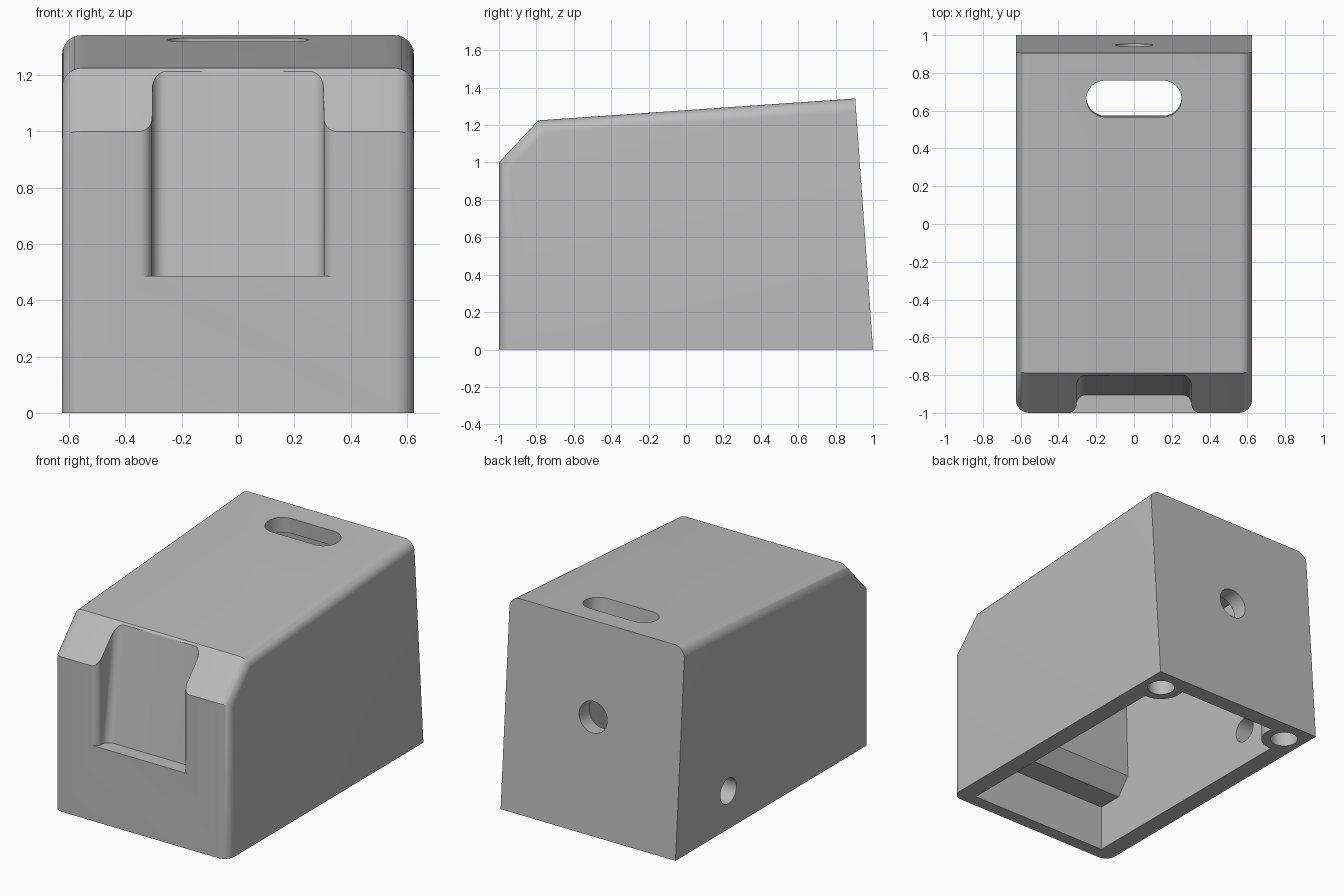
import bpy, bmesh, math
from mathutils import Vector, Matrix

cube = bpy.data.objects.get("Cube")
if cube:
    bpy.data.objects.remove(cube, do_unlink=True)

grey = bpy.data.materials.new("light grey")
grey.use_nodes = True
grey.diffuse_color = (0.5, 0.5, 0.5, 1)
grey.node_tree.nodes["Principled BSDF"].inputs["Base Color"].default_value = (0.5, 0.5, 0.5, 1)


def make(name, bm):
    bmesh.ops.recalc_face_normals(bm, faces=bm.faces)
    mesh = bpy.data.meshes.new(name)
    bm.to_mesh(mesh)
    bm.free()
    mesh.materials.append(grey)
    ob = bpy.data.objects.new(name, mesh)
    bpy.context.collection.objects.link(ob)
    return ob


def prism(points, move):
    """Extrude a closed outline of 3D points along a vector."""
    bm = bmesh.new()
    face = bm.faces.new([bm.verts.new(p) for p in points])
    ext = bmesh.ops.extrude_face_region(bm, geom=[face])["geom"]
    bmesh.ops.translate(bm, vec=move, verts=[v for v in ext if isinstance(v, bmesh.types.BMVert)])
    return bm


def side_prism(profile, half):
    return prism([(-half, y, z) for y, z in profile], (2 * half, 0, 0))


def cylinder(name, centre, radius, length, axis):
    bm = bmesh.new()
    turn = Vector(axis).to_track_quat("Z", "Y").to_matrix().to_4x4()
    bmesh.ops.create_cone(bm, cap_ends=True, segments=48, radius1=radius, radius2=radius,
                          depth=length, matrix=Matrix.Translation(centre) @ turn)
    return make(name, bm)


def arc(cx, cy, r, start, end, steps=8):
    angles = [math.radians(start + (end - start) * i / steps) for i in range(steps + 1)]
    return [(cx + r * math.cos(a), cy + r * math.sin(a)) for a in angles]


def cut(target, cutter):
    mod = target.modifiers.new("cut", "BOOLEAN")
    mod.operation = "DIFFERENCE"
    mod.solver = "EXACT"
    mod.object = cutter
    bpy.context.view_layer.objects.active = target
    bpy.ops.object.modifier_apply(modifier=mod.name)
    bpy.data.objects.remove(cutter, do_unlink=True)


# Outer body: side profile with rounded front and top side edges
W = 0.625
bm = side_prism([(-1, 0), (-1, 1), (-0.79, 1.225), (0.905, 1.342), (1, 0)], W)
bm.edges.ensure_lookup_table()
rounded = []
for e in bm.edges:
    a, b = e.verts
    mid = (a.co + b.co) / 2
    if abs(a.co.x - b.co.x) < 0.01 and mid.z > 0.1 and mid.y < 0.9:
        rounded.append(e)
bmesh.ops.bevel(bm, geom=rounded, offset=0.07, segments=8, profile=0.5, affect="EDGES")
housing = make("housing", bm)

# Hollow interior with a step beneath the front recess
cavity = make("cavity", side_prism([(-0.915, -0.1), (-0.915, 0.3), (-0.75, 0.3), (-0.66, 0.41),
                                    (-0.68, 1.13), (0.81, 1.235), (0.9, -0.1)], 0.505))
for x in (-0.495, 0.495):
    cut(cavity, cylinder("boss", (x, 0.85, 0.2), 0.14, 0.8, (0, 0, 1)))
cut(housing, cavity)

# Screw holes in the rear bosses
for x in (-0.495, 0.495):
    cut(housing, cylinder("screw_hole", (x, 0.85, 0.15), 0.083, 0.7, (0, 0, 1)))

# Front recess: flared mouth, rounded rear corners, leaning rear wall
half = arc(0.35, -0.955, 0.045, 270, 180) + arc(0.255, -0.955, 0.05, 0, 90)
outline = [(0.35, -1.1)] + half
outline += [(-x, y) for x, y in reversed(outline)]
bm = prism([(x, y, 0.487) for x, y in outline], (0, 0, 0.9))
for v in bm.verts:
    if v.co.y > -0.954:
        v.co.y += 0.143 * (v.co.z - 0.487)
cut(housing, make("recess", bm))

# Slot through the sloping top
slot = arc(0.155, 0.663, 0.097, -90, 90, 12) + arc(-0.155, 0.663, 0.097, 90, 270, 12)
cut(housing, make("slot", prism([(x, y - 0.012, 1.5) for x, y in slot], (0, 0.034, -0.5))))

# Round holes in the rear wall and the right wall
cut(housing, cylinder("rear_hole", (0, 0.94, 0.74), 0.1, 0.5, (0, 1, 0.07)))
cut(housing, cylinder("side_hole", (-W, 0.46, 0.245), 0.082, 0.4, (1, 0, 0)))

bpy.ops.object.select_all(action="DESELECT")
housing.select_set(True)
bpy.context.view_layer.objects.active = housing
bpy.ops.object.shade_smooth_by_angle(angle=math.radians(30))
